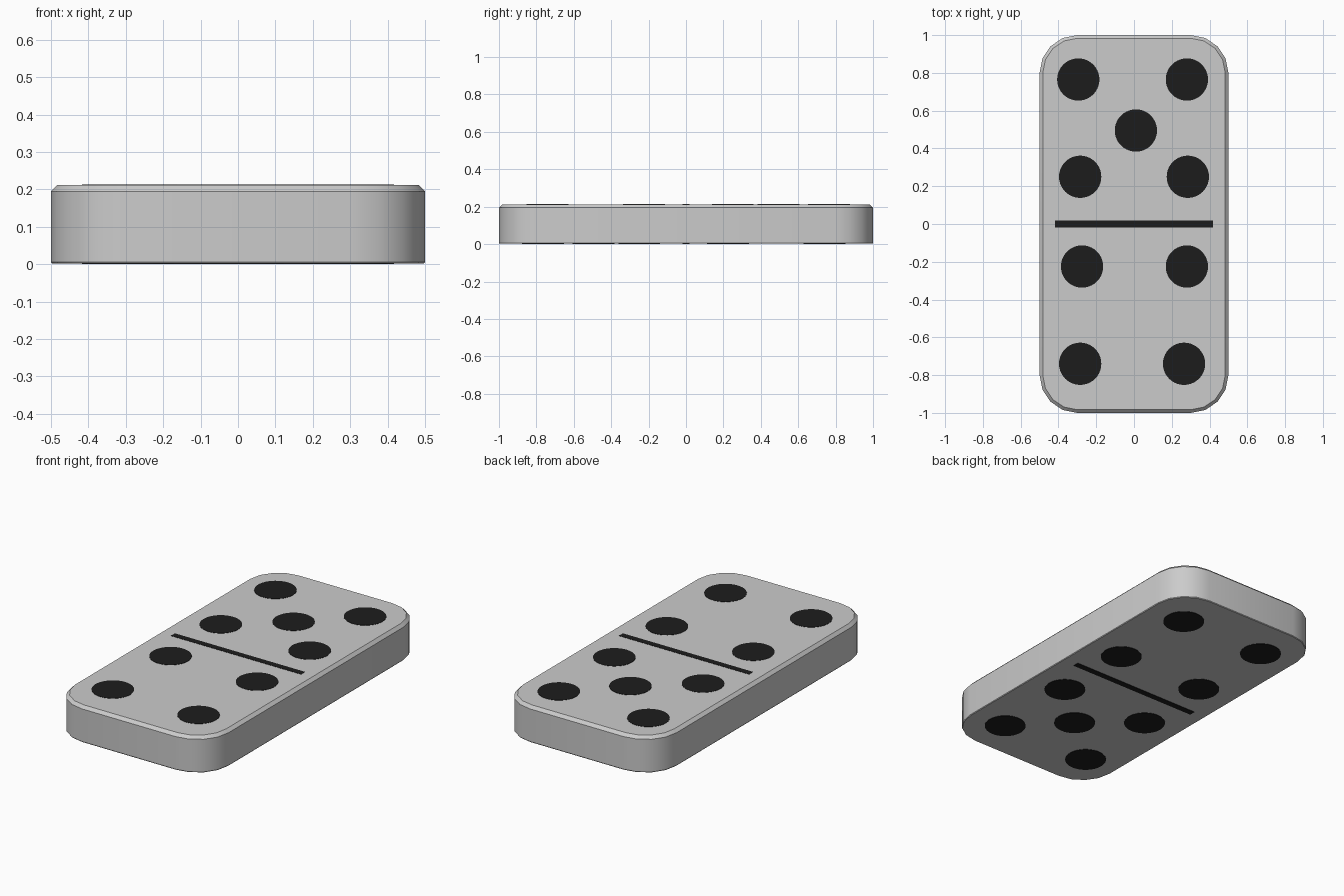
import bpy, bmesh, math

if "Cube" in bpy.data.objects:
    bpy.data.objects.remove(bpy.data.objects["Cube"])

BASE, TOP = 0.002, 0.212      # body faces; the markings sit a hair proud
MARK = 0.002
DOT_R = 0.112

black = bpy.data.materials.new("black_paint")
black.diffuse_color = (0.012, 0.012, 0.012, 1)
black.use_nodes = True
black.node_tree.nodes["Principled BSDF"].inputs["Base Color"].default_value = black.diffuse_color


def outline(inset, radius=0.2, steps=4):
    """Rounded rectangle 1 x 2, shrunk by inset."""
    pts = []
    for i, (sx, sy) in enumerate([(1, 1), (-1, 1), (-1, -1), (1, -1)]):
        for k in range(steps + 1):
            a = math.pi / 2 * (i + k / steps)
            r = radius - inset
            pts.append((sx * (0.5 - radius) + r * math.cos(a),
                        sy * (1.0 - radius) + r * math.sin(a)))
    return pts


# Tile body: stacked rounded outlines with a chamfered top rim
bm = bmesh.new()
levels = [(0.003, BASE), (0.0, BASE + 0.004), (0.0, 0.195), (0.017, TOP)]
rings = [[bm.verts.new((x, y, z)) for x, y in outline(inset)] for inset, z in levels]
for lo, hi in zip(rings, rings[1:]):
    n = len(lo)
    for i in range(n):
        j = (i + 1) % n
        bm.faces.new((lo[i], lo[j], hi[j], hi[i]))
bm.faces.new(rings[-1])
bm.faces.new(rings[0][::-1])
mesh = bpy.data.meshes.new("tile_body")
bm.to_mesh(mesh)
bm.free()
body = bpy.data.objects.new("tile_body", mesh)
bpy.context.collection.objects.link(body)
bpy.context.view_layer.objects.active = body
body.select_set(True)
bpy.ops.object.shade_smooth_by_angle(angle=math.radians(30))


def paint(obj, name):
    obj.name = name
    obj.data.materials.append(black)


def dot(x, y, z, name):
    bpy.ops.mesh.primitive_cylinder_add(vertices=40, radius=DOT_R, depth=MARK * 2,
                                        location=(x, y, z))
    paint(bpy.context.object, name)


def bar(z, name):
    bpy.ops.mesh.primitive_cube_add(size=1, location=(0, 0, z))
    obj = bpy.context.object
    obj.scale = (0.835, 0.036, MARK * 2)
    paint(obj, name)


five = [(-0.295, 0.765), (0.28, 0.765), (0.01, 0.495), (-0.285, 0.25), (0.285, 0.25)]
four = [(-0.275, -0.225), (0.28, -0.225), (-0.285, -0.74), (0.265, -0.74)]

# Markings on both faces; the underside is turned over end to end
for face, z, flip in (("top", TOP - 0.0005, 1), ("bottom", BASE, -1)):
    bar(z, face + "_divider")
    for i, (x, y) in enumerate(five + four):
        dot(x, y * flip, z, f"{face}_dot_{i + 1}")
